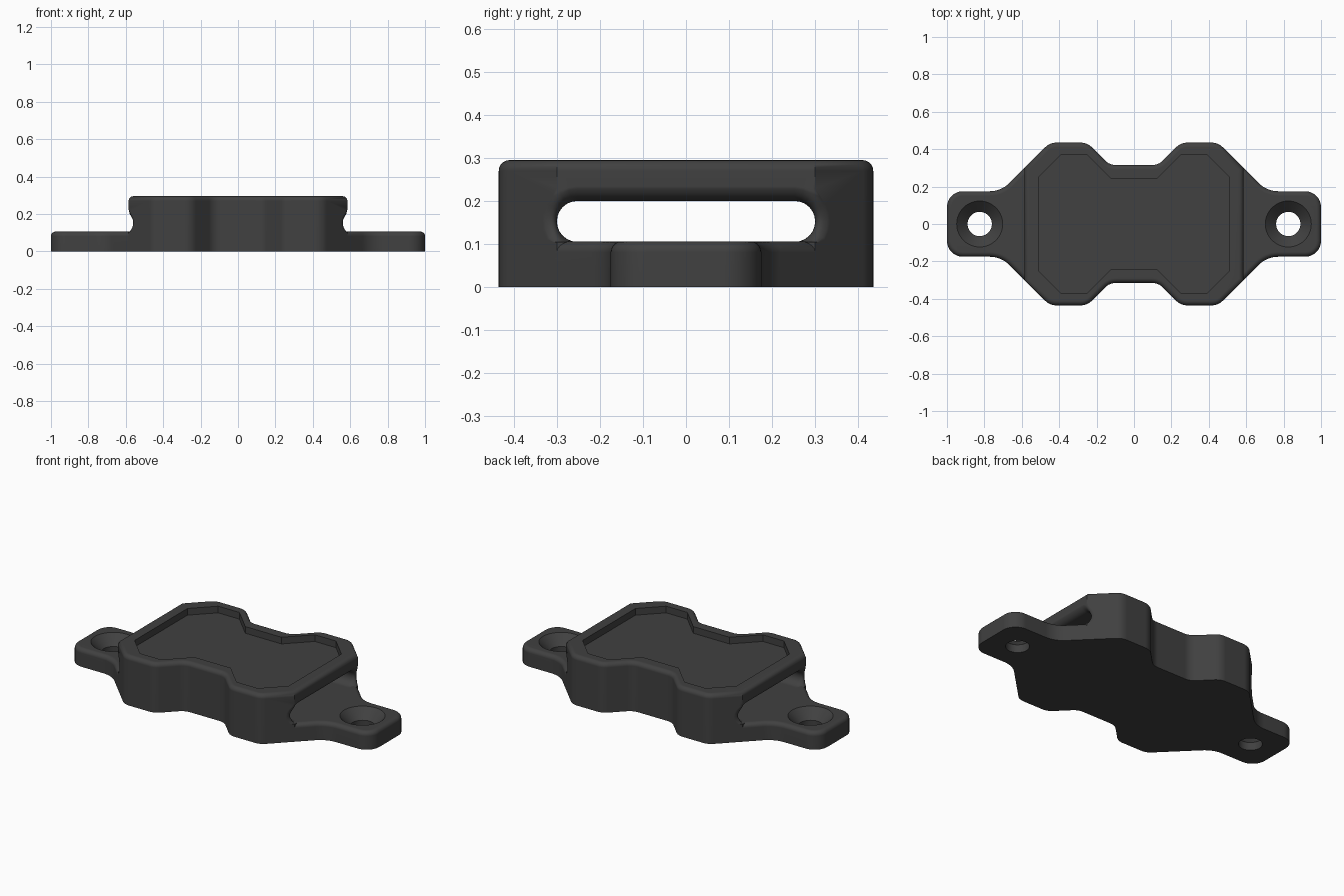
import bpy, bmesh, math
from mathutils import Vector

if "Cube" in bpy.data.objects:
    bpy.data.objects.remove(bpy.data.objects["Cube"])

BODY_H, TAB_H, EDGE = 0.295, 0.106, 0.025

charcoal = bpy.data.materials.new("charcoal_plastic")
charcoal.diffuse_color = (0.052, 0.052, 0.052, 1)
charcoal.use_nodes = True
charcoal.node_tree.nodes["Principled BSDF"].inputs["Base Color"].default_value = charcoal.diffuse_color


def make_object(name, bm):
    bmesh.ops.recalc_face_normals(bm, faces=bm.faces)
    mesh = bpy.data.meshes.new(name)
    bm.to_mesh(mesh)
    bm.free()
    mesh.materials.append(charcoal)
    ob = bpy.data.objects.new(name, mesh)
    bpy.context.collection.objects.link(ob)
    return ob


def loft(name, rings):
    """Skin a stack of equal-length rings and cap both ends."""
    bm = bmesh.new()
    rows = [[bm.verts.new(p) for p in ring] for ring in rings]
    n = len(rows[0])
    for a, b in zip(rows, rows[1:]):
        for i in range(n):
            j = (i + 1) % n
            bm.faces.new((a[i], a[j], b[j], b[i]))
    bm.faces.new(rows[0][::-1])
    bm.faces.new(rows[-1])
    return make_object(name, bm)


def rounded(corners, steps=6):
    """Turn (x, y, radius) corners into an outline with arcs."""
    out = []
    for i, (x, y, r) in enumerate(corners):
        p = Vector((x, y))
        if r == 0:
            out.append(p)
            continue
        a = (Vector(corners[i - 1][:2]) - p).normalized()
        b = (Vector(corners[(i + 1) % len(corners)][:2]) - p).normalized()
        half = a.angle(b) / 2
        c = p + (a + b).normalized() * (r / math.sin(half))
        start = p + a * (r / math.tan(half)) - c
        sweep = math.pi - 2 * half
        sign = 1 if a.x * b.y - a.y * b.x < 0 else -1
        for k in range(steps + 1):
            t = sign * sweep * k / steps
            out.append(c + Vector((start.x * math.cos(t) - start.y * math.sin(t),
                                   start.x * math.sin(t) + start.y * math.cos(t))))
    return out


def inset(outline, d):
    """Move a counter-clockwise outline inwards by d."""
    out = []
    for i, p in enumerate(outline):
        e1 = (p - outline[i - 1]).normalized()
        e2 = (outline[(i + 1) % len(outline)] - p).normalized()
        n1, n2 = Vector((-e1.y, e1.x)), Vector((-e2.y, e2.x))
        out.append(p + (n1 + n2) * (d / (1 + n1.dot(n2))))
    return out


def slab(name, outline, z0, z1, r=0.0):
    """Extruded outline with a rounded top edge."""
    rings = [[(p.x, p.y, z0) for p in outline]]
    if r == 0:
        rings.append([(p.x, p.y, z1) for p in outline])
    else:
        for k in range(6):
            t = math.pi / 2 * k / 5
            ring = inset(outline, r * (1 - math.cos(t)))
            rings.append([(p.x, p.y, z1 - r + r * math.sin(t)) for p in ring])
    return loft(name, rings)


def cut(ob, cutter):
    mod = ob.modifiers.new("cut", "BOOLEAN")
    mod.operation, mod.solver, mod.object = "DIFFERENCE", "EXACT", cutter
    bpy.context.view_layer.objects.active = ob
    bpy.ops.object.modifier_apply(modifier=mod.name)
    bpy.data.objects.remove(cutter, do_unlink=True)


def finish(ob):
    bpy.ops.object.select_all(action="DESELECT")
    ob.select_set(True)
    bpy.context.view_layer.objects.active = ob
    bpy.ops.object.shade_smooth_by_angle(angle=math.radians(35))
    mod = ob.modifiers.new("flat_face_normals", "WEIGHTED_NORMAL")
    mod.keep_sharp = True


def four_way(quarter):
    """Mirror a first-quadrant corner list (counter-clockwise) to all quadrants."""
    half = quarter + [(-x, y, r) for x, y, r in reversed(quarter)]
    return half + [(-x, -y, r) for x, y, r in half]


# Waisted body
body = slab("body", rounded(four_way([
    (0.585, 0.30, 0), (0.45, 0.435, 0.08), (0.25, 0.435, 0.08), (0.13, 0.315, 0.08)])),
    0, BODY_H, EDGE)

# Strap slot through the length, with flared mouths and a flat floor
R, FLOOR, HALF_H, CY, SIDE = 0.045, 0.105, 0.0475, 0.2525, 12


def slot_ring(t, side, x_fixed=None):
    ring = []
    for end in (1, -1):
        for k in range(SIDE + 1):
            a = math.pi * k / SIDE - math.pi / 2
            ny, nz = end * math.cos(a), end * math.sin(a)
            o = R * (1 - math.cos(t))
            y = end * CY + (HALF_H + o) * ny
            z = max(FLOOR, FLOOR + HALF_H + (HALF_H + o) * nz)
            wall = min(0.585, 0.885 - abs(y))
            x = x_fixed or wall - R + R * math.sin(t) + 0.0015
            ring.append((side * x, y, z))
    return ring


angles = [math.pi / 2 * k / 8 for k in range(9)]
mouth = [(t, None) for t in angles] + [(angles[-1], 0.9)]
rings = [slot_ring(t, -1, x) for t, x in reversed(mouth)]
rings += [slot_ring(t, 1, x) for t, x in mouth]
cut(body, loft("slot_cutter", rings))

# Shallow recess in the top
cut(body, slab("recess_cutter", rounded(four_way([
    (0.51, 0.25, 0), (0.39, 0.37, 0), (0.25, 0.37, 0), (0.12, 0.24, 0)])),
    BODY_H - 0.04, 0.4))
finish(body)

# Mounting tabs with countersunk screw holes
HOLE_X = 0.825
for side, label in ((1, "right"), (-1, "left")):
    corners = [(0.54, -0.305, 0), (0.58, -0.305, 0), (0.71, -0.175, 0.15), (1, -0.175, 0.085),
               (1, 0.175, 0.085), (0.71, 0.175, 0.15), (0.58, 0.305, 0), (0.54, 0.305, 0)]
    if side < 0:
        corners = [(-x, y, r) for x, y, r in reversed(corners)]
    tab = slab(label + "_mounting_tab", rounded(corners, 8), 0, TAB_H, EDGE)
    profile = [(0.065, -0.1), (0.065, 0.048), (0.123, TAB_H), (0.133, TAB_H + 0.01)]
    hole = [[(side * HOLE_X + r * math.cos(a), r * math.sin(a), z)
             for a in (math.tau * k / 40 for k in range(40))] for r, z in profile]
    cut(tab, loft("hole_cutter", hole))
    finish(tab)
